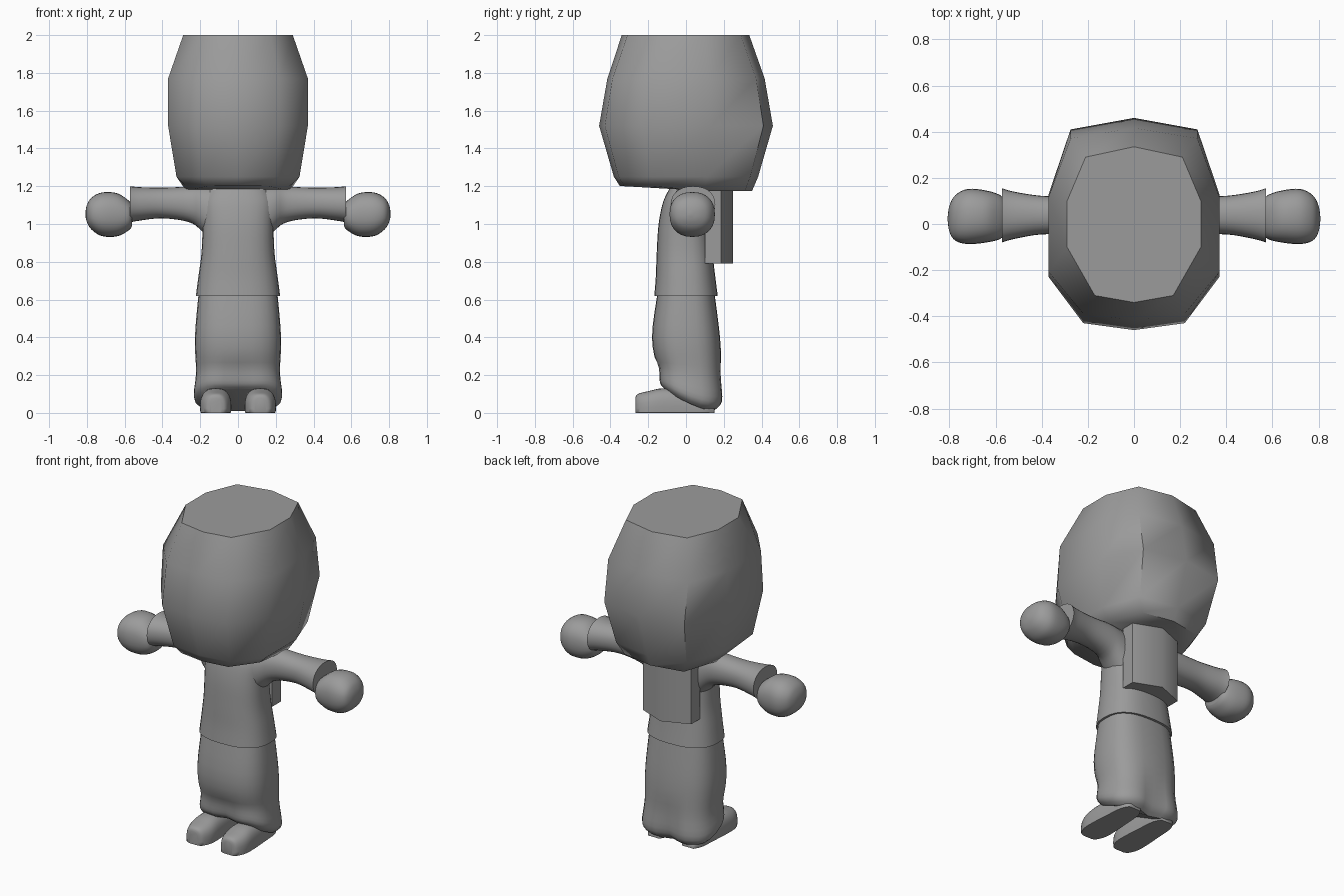
import bpy, bmesh, math

cube = bpy.data.objects.get("Cube")
if cube:
    bpy.data.objects.remove(cube, do_unlink=True)

grey = bpy.data.materials.new("plain_grey")
grey.use_nodes = True
grey.diffuse_color = (0.33, 0.33, 0.33, 1)
grey.node_tree.nodes["Principled BSDF"].inputs["Base Color"].default_value = (0.33, 0.33, 0.33, 1)


def skin(name, rings, sharp=50):
    """Join closed rings of points into a capped, smooth-shaded solid."""
    bm = bmesh.new()
    loops = [[bm.verts.new(p) for p in ring] for ring in rings]
    n = len(loops[0])
    for a, b in zip(loops, loops[1:]):
        for i in range(n):
            j = (i + 1) % n
            bm.faces.new((a[i], a[j], b[j], b[i]))
    bm.faces.new(loops[0])
    bm.faces.new(loops[-1])
    bmesh.ops.recalc_face_normals(bm, faces=bm.faces)
    for f in bm.faces:
        f.smooth = True
    for e in bm.edges:
        e.smooth = e.calc_face_angle(0) < math.radians(sharp)
    mesh = bpy.data.meshes.new(name)
    bm.to_mesh(mesh)
    bm.free()
    mesh.materials.append(grey)
    obj = bpy.data.objects.new(name, mesh)
    bpy.context.collection.objects.link(obj)
    return obj


def refine(keys, steps=4):
    """Smoothly interpolate between key sections."""
    out = []
    for i in range(len(keys) - 1):
        p0, p1, p2 = keys[max(i - 1, 0)], keys[i], keys[i + 1]
        p3 = keys[min(i + 2, len(keys) - 1)]
        for s in range(steps):
            t = s / steps
            out.append([0.5 * (2 * b + (c - a) * t + (2 * a - 5 * b + 4 * c - d) * t * t
                               + (3 * b - a - 3 * c + d) * t ** 3)
                        for a, b, c, d in zip(p0, p1, p2, p3)])
    return out + [list(keys[-1])]


def oval(lo_u, hi_u, lo_v, hi_v, power=2.0, n=28):
    """Rounded section filling the given box."""
    pts = []
    for i in range(n):
        a = 2 * math.pi * i / n
        c, s = math.cos(a), math.sin(a)
        u = math.copysign(abs(c) ** (2 / power), c)
        v = math.copysign(abs(s) ** (2 / power), s)
        pts.append(((lo_u + hi_u) / 2 + u * (hi_u - lo_u) / 2,
                    (lo_v + hi_v) / 2 + v * (hi_v - lo_v) / 2))
    return pts


# Head: ten-sided faceted shell; each half ring runs from front to back
def head_ring(half):
    return half + [(-x, y, z) for x, y, z in half[-2:0:-1]]


widest = [(0, -.46), (.22, -.43), (.37, -.23), (.37, .13), (.275, .41), (0, .46)]
crown = [(0, -.34), (.17, -.31), (.29, -.1), (.29, .1), (.21, .29), (0, .335)]
head = []
for z, sx, sy in ((1.2, .74, .76), (1.25, .88, .83), (1.52, 1, 1), (1.77, 1, .905)):
    head.append(head_ring([(x * sx, y * sy, z - (.025 if z < 1.22 and y > 0 else 0))
                           for x, y in widest]))
head.append(head_ring([(x, y, 2) for x, y in crown]))
skin("head", head, 58)

# Shirt body: z, half width, front y, back y
body = refine([(.62, .223, -.168, .168), (.72, .21, -.16, .155), (.85, .193, -.155, .14),
               (1.0, .188, -.145, .125), (1.12, .19, -.12, .12), (1.2, .15, -.08, .1)])
skin("shirt_body", [[(x, y, z) for x, y in oval(-w, w, f, b, 2.5)] for z, w, f, b in body])

# Trousers: one full tube with a hem raised at the front and a soft crease between legs
legs = refine([(.01, .2, -.12, .155), (.06, .234, -.145, .2), (.2, .222, -.15, .19),
               (.4, .228, -.18, .18), (.64, .208, -.15, .15)])
rings = []
for z, w, f, b in legs:
    low = max(0, 1 - z / .3)
    ring = []
    for x, y in oval(-w, w, f, b, 2.7):
        crease = 1 - .22 * low * math.exp(-(x / .06) ** 2)
        lift = .12 * min(1, max(0, (.15 - y) / .27)) ** 1.5 * low
        ring.append((x, y * crease, z + lift))
    rings.append(ring)
skin("trousers", rings, 60)

for side, s in (("left", 1), ("right", -1)):
    # Sleeve: x, low y, high y, low z, high z
    sleeve = refine([(.1, -.1, .12, .85, 1.2), (.19, -.08, .12, .96, 1.2),
                     (.26, -.05, .12, 1.01, 1.198), (.4, -.045, .122, 1.03, 1.192),
                     (.52, -.065, .14, 1.018, 1.195), (.572, -.08, .155, 1.008, 1.2)])
    skin(side + "_sleeve", [[(s * x, y, z) for y, z in oval(*box, 2.2)] for x, *box in sleeve])

    # Mitten hand
    hand = refine([(.56, -.04, .1, .99, 1.1), (.58, -.065, .125, .965, 1.125),
                   (.64, -.08, .145, .935, 1.163), (.72, -.087, .152, .936, 1.167),
                   (.775, -.072, .125, .97, 1.14), (.8, -.035, .08, 1.01, 1.1),
                   (.808, .015, .03, 1.045, 1.06)])
    skin(side + "_hand", [[(s * x, y, z) for y, z in oval(*box, 2.3)] for x, *box in hand], 70)

    # Shoe: y, half width, top height; domed above a flat sole
    shoe = refine([(-.268, .03, .08), (-.255, .057, .1), (-.2, .08, .115), (-.12, .082, .13),
                   (0, .074, .12), (.1, .065, .07), (.15, .04, .03)])
    skin(side + "_shoe", [[(s * (.118 + x), y, max(0, z)) for x, z in oval(-w, w, -.5 * h, h, 2.6)]
                          for y, w, h in shoe], 60)

# Backpack: upright prism with a ridged back
plan = [(-.165, .1), (-.165, .185), (0, .25), (.165, .185), (.165, .1)]
skin("backpack", [[(x, y, z) for x, y in plan] for z in (.79, 1.19)], 50)
